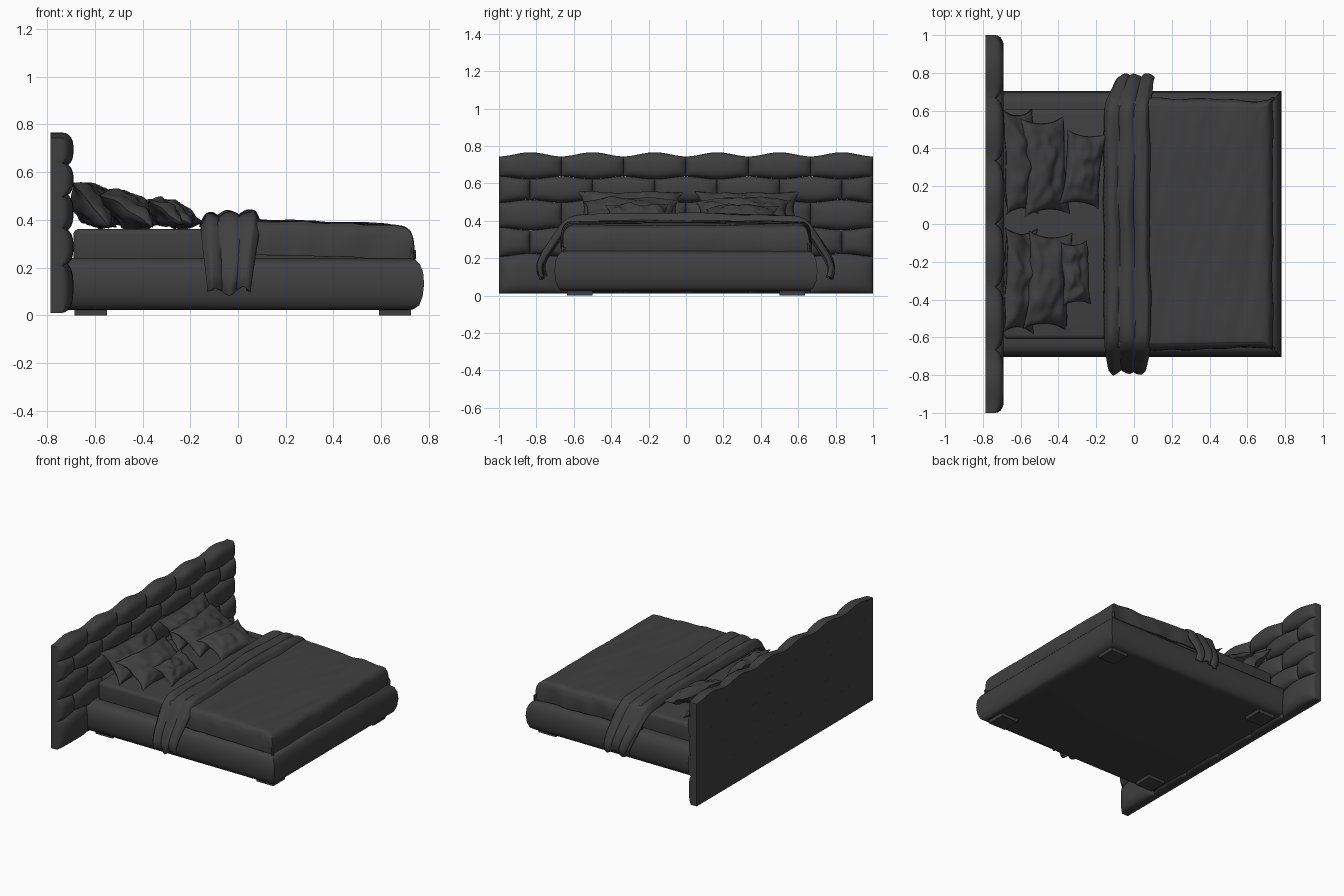
import bpy, bmesh, math
from mathutils import Matrix, Vector, noise

if "Cube" in bpy.data.objects:
    bpy.data.objects.remove(bpy.data.objects["Cube"])

mat = bpy.data.materials.new("dark_grey")
mat.diffuse_color = (0.05, 0.05, 0.05, 1)
mat.use_nodes = True
mat.node_tree.nodes["Principled BSDF"].inputs["Base Color"].default_value = mat.diffuse_color


def finish(name, bm, angle=40):
    me = bpy.data.meshes.new(name)
    bm.to_mesh(me)
    bm.free()
    ob = bpy.data.objects.new(name, me)
    bpy.context.collection.objects.link(ob)
    me.materials.append(mat)
    bpy.ops.object.select_all(action='DESELECT')
    ob.select_set(True)
    bpy.context.view_layer.objects.active = ob
    bpy.ops.object.shade_smooth_by_angle(angle=math.radians(angle))
    return ob


def sheet(bm, nu, nv, f, flip=False):
    """Grid of quads through f(u, v), u and v in 0..1."""
    g = [[bm.verts.new(f(i / nu, j / nv)) for j in range(nv + 1)] for i in range(nu + 1)]
    for i in range(nu):
        for j in range(nv):
            q = [g[i][j], g[i + 1][j], g[i + 1][j + 1], g[i][j + 1]]
            bm.faces.new(q[::-1] if flip else q)
    return g


def path(pts, t):
    """Point at t in 0..1 along evenly weighted path points, smoothed."""
    s = t * (len(pts) - 1)
    i = min(int(s), len(pts) - 2)
    k = s - i
    p = [Vector(pts[max(0, min(len(pts) - 1, n))]) for n in range(i - 1, i + 3)]
    return 0.5 * (2 * p[1] + (p[2] - p[0]) * k + (2 * p[0] - 5 * p[1] + 4 * p[2] - p[3]) * k * k
                  + (3 * p[1] - p[0] - 3 * p[2] + p[3]) * k ** 3)


def wob(x, y, z=0.0):
    return noise.noise(Vector((x, y, z)))


def box(name, lo, hi, bevel=0.0):
    bm = bmesh.new()
    bmesh.ops.create_cube(bm, size=1)
    for v in bm.verts:
        v.co = [lo[k] + (v.co[k] + 0.5) * (hi[k] - lo[k]) for k in range(3)]
    if bevel:
        bmesh.ops.bevel(bm, geom=bm.edges[:], offset=bevel, segments=4, profile=0.5, affect='EDGES')
    return finish(name, bm)


# Headboard: five staggered rows of padded bricks with wavy seams
seams = [0.755, 0.63, 0.505, 0.357, 0.217, 0.01]
BACK = -0.785


def seam_z(k, y):
    amp = (0.011, -0.008, 0.008, -0.008, 0.008, 0)[k]
    return seams[k] - amp * math.cos(6 * math.pi * y)


bm = bmesh.new()
for r in range(5):
    cuts = [-1 + n / 3 for n in range(7)] if r % 2 == 0 else [-1] + [-5 / 6 + n / 3 for n in range(6)] + [1]
    for y0, y1 in zip(cuts, cuts[1:]):
        def brick(u, v):
            a, b = math.sin((u - 0.5) * math.pi), math.sin((v - 0.5) * math.pi)
            y = y0 + (y1 - y0) * (a + 1) / 2
            lo, hi = seam_z(r + 1, y), seam_z(r, y)
            puff = ((1 - abs(a) ** 3.5) * (1 - abs(b) ** 3)) ** 0.5
            return (-0.737 + 0.047 * puff, y, lo + (hi - lo) * (b + 1) / 2)
        g = sheet(bm, 18, 12, brick)
        rim = [row[0] for row in g] + g[-1][1:] + [row[-1] for row in g[-2::-1]] + g[0][-2:0:-1]
        back = [bm.verts.new((BACK, v.co.y, v.co.z)) for v in rim]
        for n in range(len(rim)):
            m = (n + 1) % len(rim)
            bm.faces.new([rim[m], rim[n], back[n], back[m]])
        bm.faces.new(back[::-1])
finish("headboard", bm, 50)

# Upholstered base: rounded profile with mitred corners
prof = [(0.075, 0.022), (0.045, 0.025), (0.02, 0.042), (0.006, 0.08), (0, 0.13),
        (0.004, 0.18), (0.018, 0.215), (0.04, 0.236), (0.07, 0.24)]
bm = bmesh.new()
rings = []
for d, z in prof:
    w, e = 0.703 - d, 0.78 - d
    rings.append([bm.verts.new(c) for c in ((-0.72, -w, z), (e, -w, z), (e, w, z), (-0.72, w, z))])
for a, b in zip(rings, rings[1:]):
    for n in range(4):
        m = (n + 1) % 4
        bm.faces.new([a[n], a[m], b[m], b[n]])
bm.faces.new(rings[0][::-1])
bm.faces.new(rings[-1])
finish("bed_base", bm)

# Feet
for x0, xn in ((-0.685, "head"), (0.59, "foot")):
    for y0, yn in ((-0.635, "front"), (0.5, "back")):
        box(f"leg_{xn}_{yn}", (x0, y0, 0), (x0 + 0.135, y0 + 0.135, 0.03))

# Mattress
box("mattress", (-0.69, -0.61, 0.22), (0.715, 0.61, 0.362), 0.025)

# Duvet draped over the mattress edges: (distance, drop) paths
side = [(0.655, 0.145), (0.655, 0.09), (0.648, 0.04), (0.63, 0.012), (0.58, 0.002), (0.3, 0)]
ypath = [(-y, d) for y, d in side] + [(0, 0)] + side[::-1]
xpath = [(-0.12, 0), (0.05, 0), (0.2, 0), (0.35, 0), (0.5, 0), (0.62, 0.001), (0.69, 0.008),
         (0.722, 0.03), (0.734, 0.07), (0.735, 0.11), (0.73, 0.145)]


def duvet(u, v):
    (x, dx), (y, dy) = path(xpath, u), path(ypath, v)
    drop = max(dx, dy)
    y *= 1.02 - 0.03 * max(x, 0)
    top = 0.402 - 0.022 * max(x, 0) / 0.73
    fold = 0.011 * wob(x * 7 + 1.2 * y * y, y * 1.4, 3) + 0.005 * wob(x * 18 - y * 3, y * 4, 8)
    hang = min(1, drop / 0.06)
    y += math.copysign(0.012, y) * hang * wob(x * 9, y * 2, 1 + drop * 4) * (dy > 0.02)
    x += 0.01 * hang * wob(y * 6, drop * 4, 5) * (dx > 0.02)
    return (x, y, top - drop + fold * (1 - 0.5 * hang))


bm = bmesh.new()
sheet(bm, 80, 90, duvet)
ob = finish("duvet", bm, 60)
m = ob.modifiers.new("thickness", 'SOLIDIFY')
m.thickness, m.offset = 0.012, -1

# Throw blanket lying across the bed, both ends hanging over the rails
half = [(0.772, 0.10), (0.782, 0.15), (0.762, 0.21), (0.725, 0.27), (0.69, 0.325), (0.655, 0.372),
        (0.60, 0.402), (0.50, 0.411), (0.35, 0.413), (0.18, 0.413)]
tpath = [(-y, z) for y, z in half] + [(0, 0.413)] + half[::-1]


def throw(u, v):
    y, z = path(tpath, v)
    hang = max(0, min(1, (0.40 - z) / 0.28))
    if y < 0:
        x0, x1 = -0.16 + 0.03 * hang, 0.095 - 0.04 * hang
    else:
        x0, x1 = -0.16 + 0.09 * hang, 0.09 + 0.02 * hang
    x = x0 + (x1 - x0) * u + 0.008 * wob(y * 4, u * 2, 7)
    roll = 0.022 * abs(math.sin(3 * math.pi * u + 0.5 * wob(y * 2, 1, u))) ** 0.7 - 0.006
    roll += 0.012 * u * (1 - hang) + 0.012 * wob(u * 4, y * 3, 2)
    roll -= 0.035 * max(0, 1 - 10 * min(u, 1 - u)) * (1 - hang)
    y += math.copysign(1, y) * hang * (roll * 0.9 + 0.012 * wob(u * 5, z * 6, y))
    z += roll * (1 - hang) + hang * 0.03 * wob(u * 3, 4, y)
    return (x, y, z)


bm = bmesh.new()
sheet(bm, 40, 120, throw)
ob = finish("throw_blanket", bm, 60)
m = ob.modifiers.new("thickness", 'SOLIDIFY')
m.thickness, m.offset = 0.022, -1


# Pillows: two puffed faces meeting in a thin seam, corners pulled out
def pillow(name, loc, h, w, t, tilt, yaw, seed):
    mtx = (Matrix.Translation(loc) @ Matrix.Rotation(math.radians(yaw), 4, 'Z')
           @ Matrix.Rotation(math.radians(tilt), 4, 'Y'))
    bm = bmesh.new()
    for s in (1, -1):
        def face(u, v):
            a, b = math.sin((u - 0.5) * math.pi), math.sin((v - 0.5) * math.pi)
            x = h / 2 * a * (1 - 0.12 * (1 - b * b))
            y = w / 2 * b * (1 - 0.12 * (1 - a * a))
            ia, ib = max(0, 1 - (a / 0.96) ** 2), max(0, 1 - (b / 0.97) ** 2)
            puff = (ia * ib) ** 0.5
            crease = 1 + 0.35 * wob(a * 2.5, b * 3.5, seed + s)
            z = s * t / 2 * puff * crease + 0.02 * wob(a * 1.5, b * 2, seed + 9)
            return mtx @ Vector((x, y, z))
        sheet(bm, 26, 34, face, s < 0)
    bmesh.ops.remove_doubles(bm, verts=bm.verts[:], dist=0.0004)
    finish(name, bm, 60)


pillow("back_pillow_left", (-0.605, 0.33, 0.46), 0.25, 0.56, 0.14, 50, 2, 1)
pillow("back_pillow_right", (-0.605, -0.30, 0.46), 0.25, 0.56, 0.14, 50, -2, 2)
pillow("middle_pillow_left", (-0.47, 0.305, 0.442), 0.27, 0.52, 0.13, 32, 3, 3)
pillow("middle_pillow_right", (-0.455, -0.30, 0.442), 0.27, 0.52, 0.13, 32, -3, 4)
pillow("small_pillow_left", (-0.27, 0.29, 0.425), 0.23, 0.40, 0.10, 24, -6, 5)
pillow("small_pillow_right", (-0.31, -0.26, 0.43), 0.18, 0.34, 0.09, 35, 3, 6)
